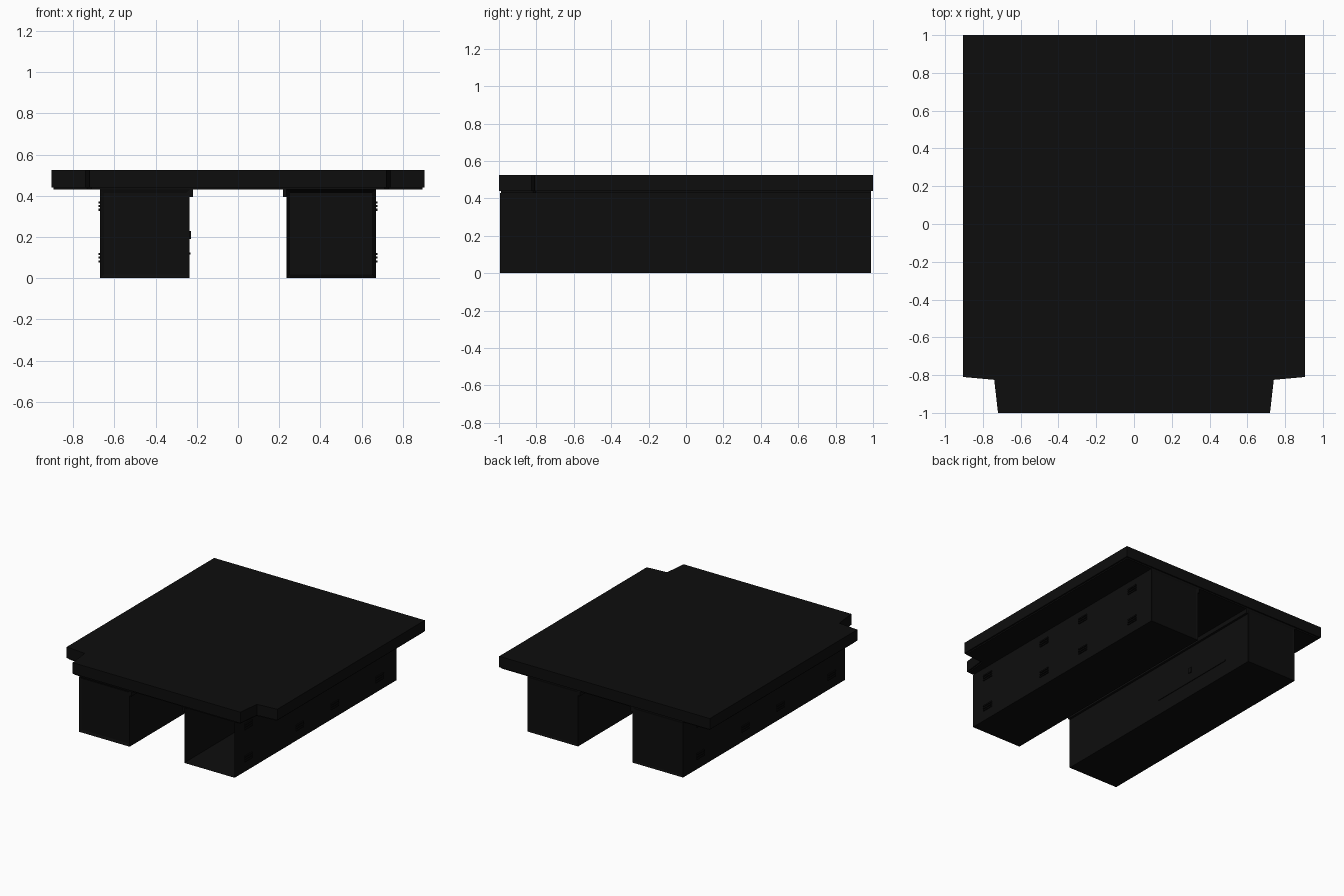
import bpy, bmesh
from mathutils import Vector

cube = bpy.data.objects.get("Cube")
if cube:
    bpy.data.objects.remove(cube, do_unlink=True)

black = bpy.data.materials.new("matte black")
black.use_nodes = True
COLOUR = (0.004, 0.004, 0.004, 1)
black.diffuse_color = COLOUR
black.node_tree.nodes["Principled BSDF"].inputs["Base Color"].default_value = COLOUR


def finish(bm, name):
    """Turn a bmesh into a named black object."""
    bmesh.ops.recalc_face_normals(bm, faces=bm.faces)
    mesh = bpy.data.meshes.new(name)
    bm.to_mesh(mesh)
    bm.free()
    mesh.materials.append(black)
    obj = bpy.data.objects.new(name, mesh)
    bpy.context.collection.objects.link(obj)
    return obj


def add_box(bm, low, high):
    low, high = Vector(low), Vector(high)
    verts = bmesh.ops.create_cube(bm, size=1)["verts"]
    for v in verts:
        v.co = (low + high) / 2 + v.co * (high - low)


def box(name, low, high):
    bm = bmesh.new()
    add_box(bm, low, high)
    return finish(bm, name)


def slab(name, outline, bottom, top):
    bm = bmesh.new()
    face = bm.faces.new([bm.verts.new((x, y, bottom)) for x, y in outline])
    raised = bmesh.ops.extrude_face_region(bm, geom=[face])["geom"]
    for v in raised:
        if isinstance(v, bmesh.types.BMVert):
            v.co.z = top
    return finish(bm, name)


def recess(bm, direction, rim, depth):
    """Inset the end face that points along y and push it inwards."""
    end = next(f for f in bm.faces if f.normal.y * direction > 0.9)
    bmesh.ops.inset_region(bm, faces=[end], thickness=rim)
    for v in end.verts:
        v.co.y -= direction * depth


# Desk top with notched front corners, and the thin panel under it
half = [(0.72, -1), (0.74, -0.825), (0.905, -0.81), (0.905, 1)]
outline = half + [(-x, y) for x, y in reversed(half)]
slab("top_plate", outline, 0.44, 0.525)
slab("under_panel", [(x * 0.988, y * 0.99) for x, y in outline], 0.43, 0.44)

# Two long pedestals: the left one is open at the front, the right one closed
INNER, OUTER = 0.235, 0.668
for side, label in ((1, "left"), (-1, "right")):
    bm = bmesh.new()
    add_box(bm, (min(side * INNER, side * OUTER), -0.995, 0),
            (max(side * INNER, side * OUTER), 0.99, 0.43))
    bm.normal_update()
    recess(bm, -1, 0.025, 1.9 if side > 0 else 0.008)
    recess(bm, 1, 0.02, 0.004)
    finish(bm, label + "_pedestal")

    # Lip along the upper inner edge
    edges = sorted((side * 0.218, side * INNER))
    box(label + "_inner_lip", (edges[0], -0.995, 0.395), (edges[1], 0.99, 0.43))

    # Vent slats on the outer side
    bm = bmesh.new()
    x0, x1 = sorted((side * OUTER, side * (OUTER + 0.008)))
    for y in (-0.83, -0.2, 0.23, 0.78):
        for z in (0.1, 0.35):
            for step in (-1, 0, 1):
                mid = z + step * 0.018
                add_box(bm, (x0, y - 0.045, mid - 0.005), (x1, y + 0.045, mid + 0.005))
    finish(bm, label + "_vents")

# Latch and pull rail on the inner side of the right pedestal
box("latch", (-INNER, 0.33, 0.19), (-INNER + 0.006, 0.36, 0.23))
box("pull_rail", (-INNER, 0, 0.115), (-INNER + 0.005, 0.74, 0.125))
